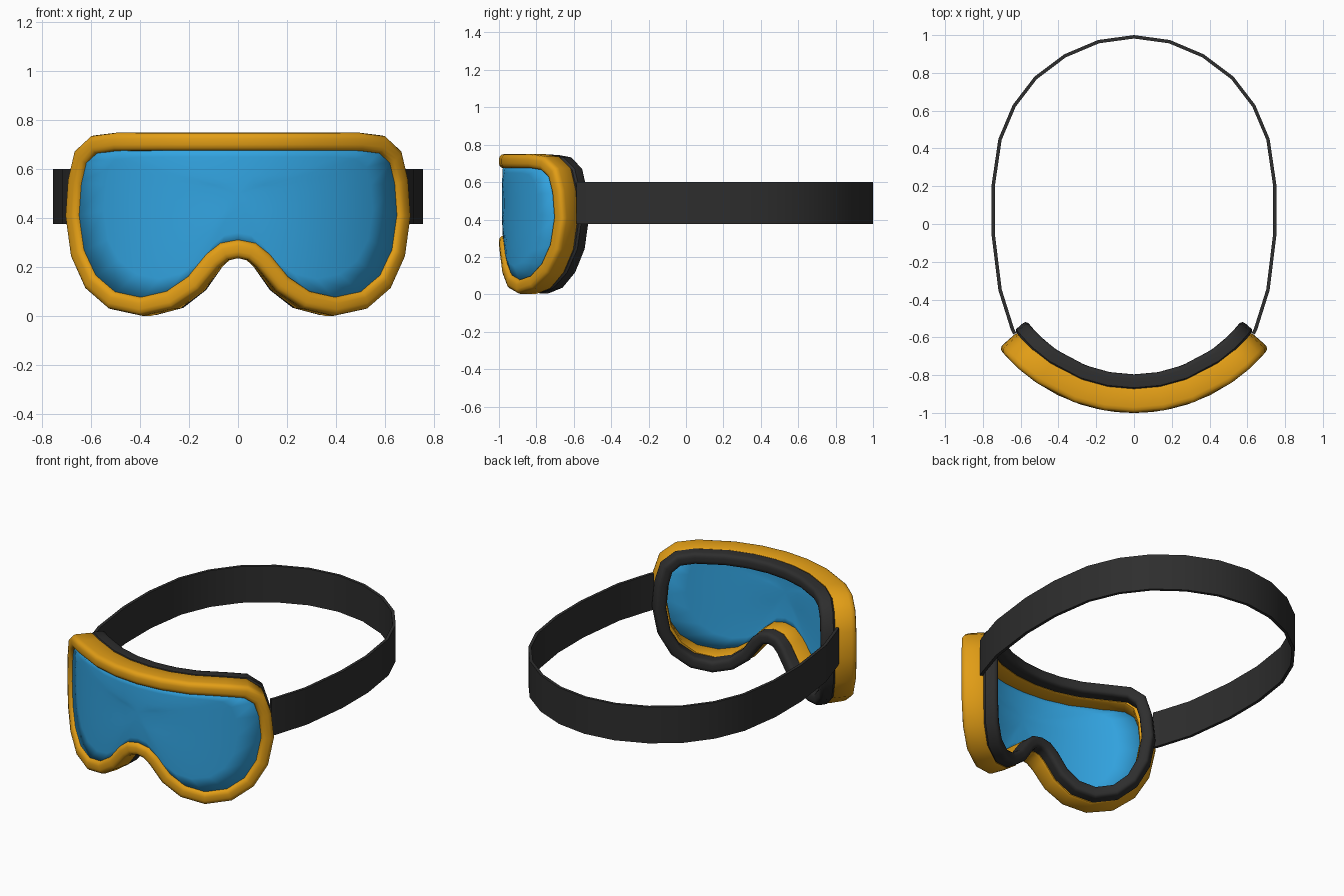
import bpy, bmesh, math
from mathutils import Vector

if "Cube" in bpy.data.objects:
    bpy.data.objects.remove(bpy.data.objects["Cube"])

CY, R = -0.085, 0.915          # axis of the curved face and its front radius


def material(name, rgb):
    m = bpy.data.materials.new(name)
    m.diffuse_color = (*rgb, 1)
    m.use_nodes = True
    m.node_tree.nodes["Principled BSDF"].inputs["Base Color"].default_value = m.diffuse_color
    return m


ORANGE = material("orange", (0.76, 0.34, 0.008))
BLUE = material("blue", (0.032, 0.37, 0.75))
BLACK = material("charcoal", (0.027, 0.027, 0.027))

# Right half of the frame's centre line (x, z), from top centre to nose bridge
HALF = [(0, .712), (.16, .712), (.32, .712), (.51, .711), (.60, .70), (.656, .65),
        (.68, .55), (.69, .41), (.668, .255), (.614, .14), (.525, .065), (.405, .04),
        (.285, .067), (.185, .133), (.107, .226), (.058, .264), (0, .275)]
PATH = HALF + [(-x, z) for x, z in HALF[-2:0:-1]]
PATH = [Vector((math.asin(x / R), z)) for x, z in PATH]     # (angle, height)


def outward(i):
    """Mitred outward direction of the path at point i, in the unrolled face."""
    def normal(a, b):
        d = b - a
        return Vector((-d.y, d.x * R)).normalized()
    p, q, n = PATH[i - 1], PATH[i], PATH[(i + 1) % len(PATH)]
    a, b = normal(p, q), normal(q, n)
    m = (a + b).normalized()
    return m / max(m.dot(a), 0.7)


def bent(angle, z, r):
    return (r * math.sin(angle), CY - r * math.cos(angle), z)


def finish(name, bm, mat, angle=40):
    bmesh.ops.recalc_face_normals(bm, faces=bm.faces)
    me = bpy.data.meshes.new(name)
    bm.to_mesh(me)
    bm.free()
    me.materials.append(mat)
    ob = bpy.data.objects.new(name, me)
    bpy.context.collection.objects.link(ob)
    bpy.ops.object.select_all(action='DESELECT')
    ob.select_set(True)
    bpy.context.view_layer.objects.active = ob
    bpy.ops.object.shade_smooth_by_angle(angle=math.radians(angle))
    return ob


def bridge(bm, rows, closed_rows=True, closed_cols=True):
    n, m = len(rows), len(rows[0])
    for i in range(n if closed_rows else n - 1):
        for j in range(m if closed_cols else m - 1):
            a, b = rows[i], rows[(i + 1) % n]
            k = (j + 1) % m
            bm.faces.new((a[j], b[j], b[k], a[k]))


def rim(name, half_section, mat, spread=1.0):
    """Sweep a section of (half width, radius) points round the path."""
    section = half_section + [(-a, r) for a, r in reversed(half_section)]
    bm = bmesh.new()
    rows = []
    for i, p in enumerate(PATH):
        n = outward(i)
        rows.append([bm.verts.new(bent(p.x * spread + n.x * a / r, p.y + n.y * a, r))
                     for a, r in section])
    bridge(bm, rows)
    return finish(name, bm, mat)


# Orange frame and the dark face foam behind it
rim("frame", [(.012, R), (.026, .911), (.035, .901), (.038, .885), (.038, .80), (.032, .788)], ORANGE)
rim("face_foam", [(.024, .792), (.034, .782), (.035, .735), (.031, .720), (.022, .713), (.010, .711)],
    BLACK, 1.03)

# Curved lens: rings shrinking from the frame towards a centre point
bm = bmesh.new()
centre = Vector((0, .5))
rows = []
for t in (1, .8, .6, .4, .2):
    row = []
    for i, p in enumerate(PATH):
        n = outward(i)
        q = p - Vector((n.x / R, n.y)) * .025
        q = centre + (q - centre) * t
        row.append(bm.verts.new(bent(q.x, q.y, .894 + .006 * (1 - t * t))))
    rows.append(row)
bridge(bm, rows, closed_rows=False)
tip = bm.verts.new(bent(0, .5, .900))
for j in range(len(PATH)):
    bm.faces.new((rows[-1][j], rows[-1][(j + 1) % len(PATH)], tip))
lens = finish("lens", bm, BLUE, 60)
mod = lens.modifiers.new("thickness", 'SOLIDIFY')
mod.thickness = .01
mod.offset = -1

# Head strap: flat band following a half outline mirrored across x
side = [(.640, -.585), (.652, -.56), (.718, -.35), (.755, -.05), (.755, .20), (.718, .45),
        (.642, .63), (.527, .78), (.37, .898), (.19, .974)]
line = [Vector(p) for p in side + [(0, 1.0)] + [(-x, y) for x, y in reversed(side)]]
bm = bmesh.new()
rows = []
for i, p in enumerate(line):
    d = line[min(i + 1, len(line) - 1)] - line[max(i - 1, 0)]
    q = p + Vector((-d.y, d.x)).normalized() * .018
    rows.append([bm.verts.new((v.x, v.y, z)) for v, z in ((p, .375), (p, .6), (q, .6), (q, .375))])
bridge(bm, rows, closed_rows=False)
bm.faces.new(rows[0])
bm.faces.new(rows[-1])
finish("head_strap", bm, BLACK)
